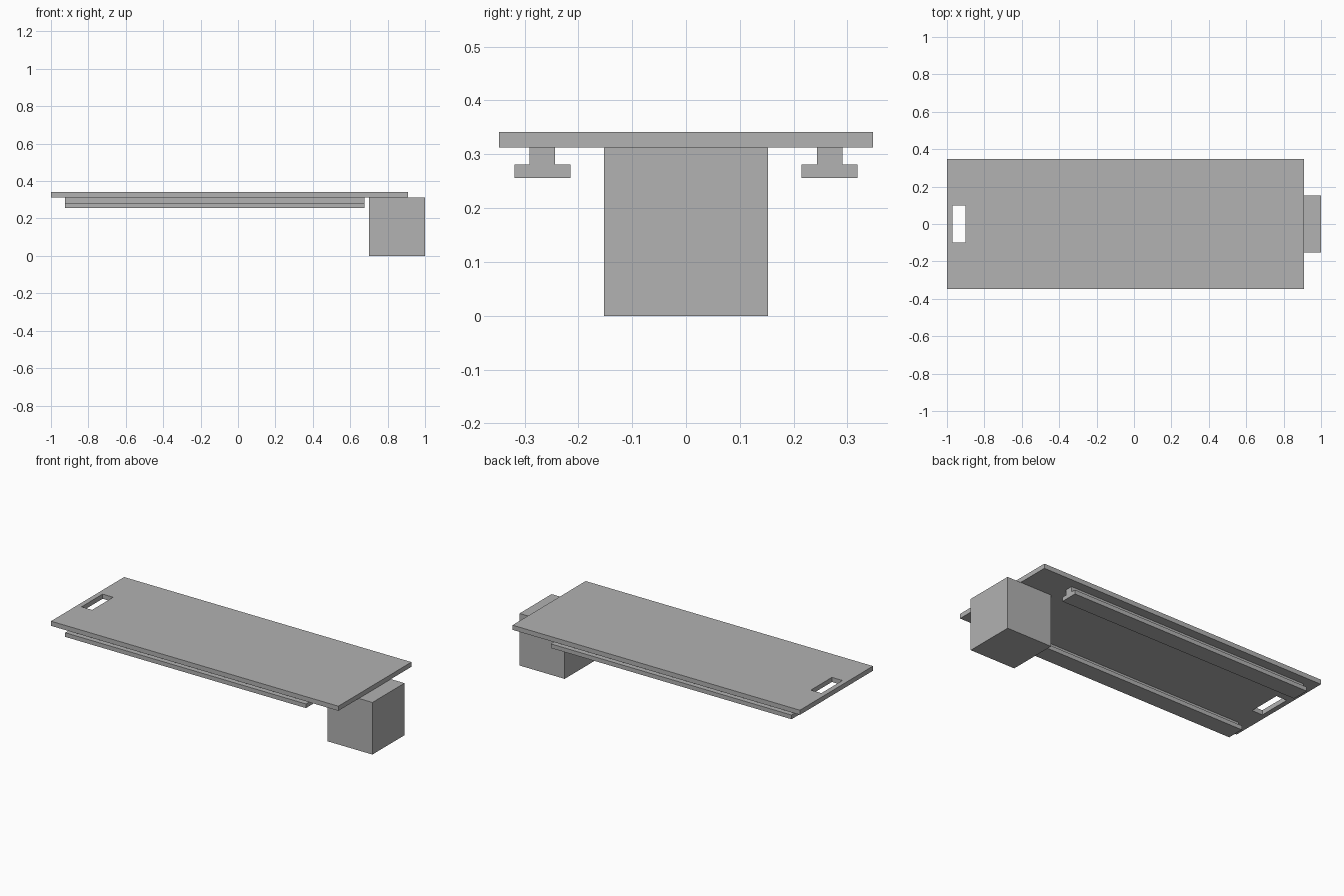
import bpy
import bmesh
from mathutils import Vector

cube = bpy.data.objects.get("Cube")
if cube:
    bpy.data.objects.remove(cube, do_unlink=True)

# Single flat grey
grey = bpy.data.materials.new("plain grey")
grey.use_nodes = True
colour = (0.445, 0.445, 0.445, 1.0)
grey.diffuse_color = colour
grey.node_tree.nodes["Principled BSDF"].inputs["Base Color"].default_value = colour


def finish(name, bm):
    bmesh.ops.recalc_face_normals(bm, faces=bm.faces)
    mesh = bpy.data.meshes.new(name)
    bm.to_mesh(mesh)
    bm.free()
    mesh.materials.append(grey)
    obj = bpy.data.objects.new(name, mesh)
    bpy.context.collection.objects.link(obj)
    return obj


def extrude(bm, faces, offset):
    """Turn flat faces into a closed solid."""
    result = bmesh.ops.extrude_face_region(bm, geom=faces, use_keep_orig=True)
    moved = [v for v in result["geom"] if isinstance(v, bmesh.types.BMVert)]
    bmesh.ops.translate(bm, verts=moved, vec=Vector(offset))


def rectangle(bm, x0, x1, y0, y1, z):
    return [bm.verts.new((x, y, z)) for x, y in ((x0, y0), (x1, y0), (x1, y1), (x0, y1))]


# Heights shared by the parts
BOARD_BOTTOM, BOARD_TOP = 0.313, 0.341
FLANGE_BOTTOM, FLANGE_TOP = 0.256, 0.281

# Board with a handle slot near one end
bm = bmesh.new()
outer = rectangle(bm, -1.0, 0.91, -0.347, 0.347, BOARD_BOTTOM)
slot = rectangle(bm, -0.97, -0.90, -0.10, 0.10, BOARD_BOTTOM)
ring = [bm.faces.new((outer[i], outer[(i + 1) % 4], slot[(i + 1) % 4], slot[i])) for i in range(4)]
extrude(bm, ring, (0, 0, BOARD_TOP - BOARD_BOTTOM))
finish("board", bm)

# Support block under the other end
bm = bmesh.new()
base = bm.faces.new(rectangle(bm, 0.70, 1.0, -0.152, 0.152, 0))
extrude(bm, [base], (0, 0, BOARD_BOTTOM))
finish("support_block", bm)

# Two inverted-T rails under the board
RAIL_START, RAIL_END = -0.925, 0.675
half_web, half_flange = 0.024, 0.052
profile = [(-half_flange, FLANGE_BOTTOM), (half_flange, FLANGE_BOTTOM),
           (half_flange, FLANGE_TOP), (half_web, FLANGE_TOP),
           (half_web, BOARD_BOTTOM), (-half_web, BOARD_BOTTOM),
           (-half_web, FLANGE_TOP), (-half_flange, FLANGE_TOP)]
for name, centre in (("front_rail", -0.267), ("back_rail", 0.267)):
    bm = bmesh.new()
    end = bm.faces.new([bm.verts.new((RAIL_START, centre + y, z)) for y, z in profile])
    extrude(bm, [end], (RAIL_END - RAIL_START, 0, 0))
    finish(name, bm)
